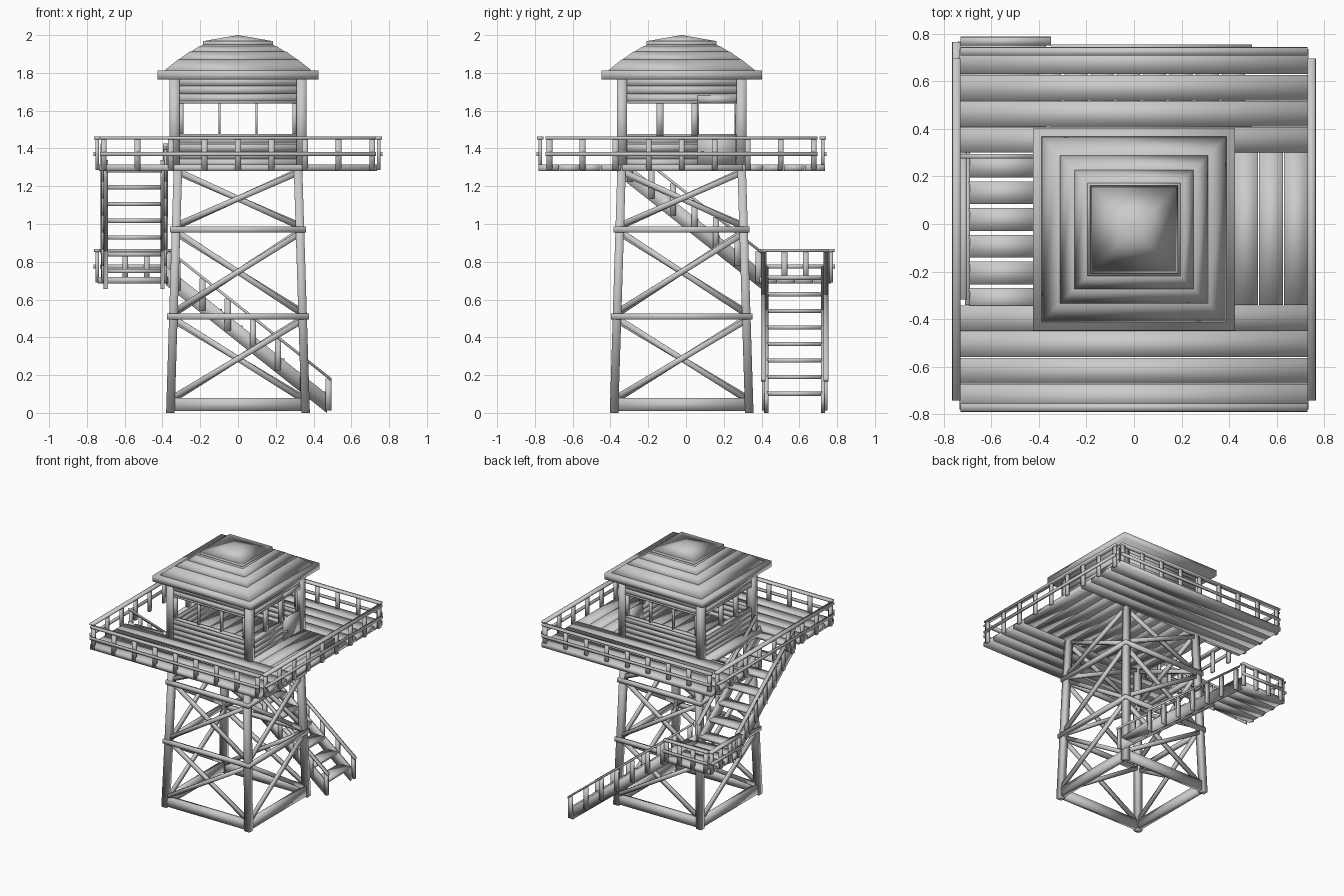
import bpy
import bmesh
from mathutils import Vector, Matrix

old = bpy.data.objects.get("Cube")
if old:
    bpy.data.objects.remove(old)

grey = bpy.data.materials.new("weathered_grey")
grey.use_nodes = True
COLOR = (0.6, 0.6, 0.6, 1)
grey.diffuse_color = COLOR
grey.node_tree.nodes["Principled BSDF"].inputs["Base Color"].default_value = COLOR

CY = -0.023          # tower and cabin centre in y
UP = Vector((0, 0, 1))


class Part:
    """Collects boards into one smooth-shaded object."""
    def __init__(self, name):
        self.name, self.bm = name, bmesh.new()

    def box(self, x0, x1, y0, y1, z0, z1):
        m = Matrix.Translation(((x0 + x1) / 2, (y0 + y1) / 2, (z0 + z1) / 2))
        m = m @ Matrix.Diagonal((x1 - x0, y1 - y0, z1 - z0, 1))
        bmesh.ops.create_cube(self.bm, size=1, matrix=m)

    def beam(self, p, q, w, h, plumb=False):
        # plumb keeps the end cuts vertical, as on stair stringers
        p, q = Vector(p), Vector(q)
        d = q - p
        side = d.cross(UP)
        if side.length < abs(d.z) * 0.2:
            side = Vector((1, 0, 0))
        side.normalize()
        top = UP if plumb else side.cross(d).normalized()
        m = Matrix((side * w, d, top * h)).transposed().to_4x4()
        m.translation = (p + q) / 2
        bmesh.ops.create_cube(self.bm, size=1, matrix=m)

    def done(self):
        bmesh.ops.recalc_face_normals(self.bm, faces=self.bm.faces)
        for f in self.bm.faces:
            f.smooth = True
        mesh = bpy.data.meshes.new(self.name)
        self.bm.to_mesh(mesh)
        self.bm.free()
        mesh.materials.append(grey)
        ob = bpy.data.objects.new(self.name, mesh)
        bpy.context.collection.objects.link(ob)


def spread(a, b, n):
    return [a + (b - a) * i / (n - 1) for i in range(n)]


# Tower legs, girts and cross braces
def half(z):
    return 0.358 - 0.031 * z


def corner(i, z, out=0.0):
    sx, sy = [(-1, -1), (1, -1), (1, 1), (-1, 1)][i % 4]
    r = half(z) + out
    return Vector((sx * r, CY + sy * r, z))


legs, girts, braces = Part("tower_legs"), Part("tower_girts"), Part("tower_braces")
levels = [0.05, 0.51, 0.97, 1.29]
for i in range(4):
    legs.beam(corner(i, 0), corner(i, 1.29), 0.045, 0.045)
    girts.beam(corner(i, 0.045), corner(i + 1, 0.045), 0.035, 0.07)
    for z in levels[1:3]:
        a, b = corner(i, z, 0.02), corner(i + 1, z, 0.02)
        e = (b - a).normalized() * 0.01
        girts.beam(a - e, b + e, 0.025, 0.032)
    for lo, hi in zip(levels, levels[1:]):
        braces.beam(corner(i, lo + 0.02, 0.008), corner(i + 1, hi - 0.015, 0.008), 0.02, 0.03)
        braces.beam(corner(i + 1, lo + 0.02, -0.012), corner(i, hi - 0.015, -0.012), 0.02, 0.03)
for p in (legs, girts, braces):
    p.done()

# Deck planks around the stair opening
deck = Part("deck_planks")
Z0, Z1 = 1.28, 1.315


def planks(x0, x1, y0, y1, n, along_x):
    for i in range(n):
        a, b = i / n, (i + 1) / n
        if along_x:
            deck.box(x0, x1, y0 + (y1 - y0) * a, y0 + (y1 - y0) * b - 0.003, Z0, Z1)
        else:
            deck.box(x0 + (x1 - x0) * a, x0 + (x1 - x0) * b - 0.003, y0, y1, Z0, Z1)


planks(-0.735, 0.735, -0.78, -0.34, 4, True)
planks(-0.735, 0.735, 0.30, 0.74, 4, True)
planks(-0.42, 0.735, -0.34, 0.30, 11, False)
deck.box(-0.735, -0.42, 0.275, 0.295, Z0, Z1)
deck.done()


# Railings: posts, top rail and middle rail along a straight edge
def railing(part, p, q, n, z0, z1, out):
    p, q, out = Vector((*p, 0)), Vector((*q, 0)), Vector((*out, 0))
    e = (q - p).normalized() * 0.02
    for t in spread(0, 1, n):
        c = p.lerp(q, t)
        w = Vector((abs(out.y), abs(out.x))) * 0.015 + Vector((abs(out.x), abs(out.y))) * 0.009
        part.box(c.x - w.x, c.x + w.x, c.y - w.y, c.y + w.y, z0, z1)
    part.beam(p - e + UP * z1, q + e + UP * z1, 0.034, 0.014)
    mid = UP * (z0 + (z1 - z0) * 0.5) + out * 0.014
    part.beam(p - e + mid, q + e + mid, 0.012, 0.02)


rails = Part("deck_railing")
for s in (-1, 1):
    railing(rails, (-0.71, CY + s * 0.748), (0.71, CY + s * 0.748), 9, 1.285, 1.455, (0, s))
    railing(rails, (s * 0.746, CY - 0.70), (s * 0.746, CY + 0.70), 9, 1.285, 1.455, (s, 0))
rails.done()

# Landing
landing = Part("stair_landing")
for i in range(4):
    y = 0.39 + i * 0.095
    landing.box(-0.74, -0.37, y, y + 0.092, 0.685, 0.72)
landing.done()
lrail = Part("landing_railing")
railing(lrail, (-0.71, 0.768), (-0.37, 0.768), 4, 0.69, 0.86, (0, 1))
railing(lrail, (-0.746, 0.41), (-0.746, 0.745), 4, 0.69, 0.86, (-1, 0))
lrail.done()


# Stair flights: stringers, treads, balusters and handrails
def flight(name, lo, hi, across, treads, balusters, r0, r1):
    part = Part(name)
    lo, hi, across = Vector(lo), Vector(hi), Vector(across)
    along = Vector((hi.x - lo.x, hi.y - lo.y, 0)).normalized()
    for s in (-1, 1):
        o = across * s * 0.15
        part.beam(lo + o, hi + o, 0.022, 0.1, True)
        rail = o + across * s * 0.016
        part.beam(lo.lerp(hi, r0) + rail + UP * 0.145, lo.lerp(hi, r1) + rail + UP * 0.145,
                  0.026, 0.018, True)
        for t in spread(r0 + 0.02, r1 - 0.03, balusters):
            c = lo.lerp(hi, t) + rail
            part.beam(c - UP * 0.03 - along * 0.016 + UP * 0.085, c - UP * 0.03 + along * 0.016 + UP * 0.085,
                      0.014, 0.17, True)
    for t in spread(0.06, 0.97, treads):
        c = lo.lerp(hi, t)
        w = Vector((abs(across.x), abs(across.y))) * 0.145 + Vector((abs(along.x), abs(along.y))) * 0.048
        part.box(c.x - w.x, c.x + w.x, c.y - w.y, c.y + w.y, c.z, c.z + 0.022)
    part.done()


flight("lower_stairs", (0.47, 0.575, 0.05), (-0.38, 0.575, 0.725), (0, 1, 0), 8, 7, -0.03, 0.96)
flight("upper_stairs", (-0.55, 0.40, 0.705), (-0.55, -0.34, 1.29), (1, 0, 0), 7, 7, 0.0, 0.97)

# Cabin posts, siding, window frames and door
posts, siding = Part("cabin_posts"), Part("cabin_siding")
frames, door = Part("window_frames"), Part("cabin_door")
for sx in (-1, 1):
    for sy in (-1, 1):
        x, y = sx * 0.336, CY + sy * 0.316
        posts.box(x - 0.026, x + 0.026, y - 0.026, y + 0.026, 1.3, 1.775)


def wall_boards(z0, z1, n, y_end):
    h = (z1 - z0) / n
    for i in range(n):
        a, b = z0 + i * h, z0 + (i + 1) * h - 0.002
        for s in (-1, 1):
            y, x = CY + s * 0.318, s * 0.335
            siding.box(-0.32, 0.32, y - 0.011, y + 0.011, a, b)
            siding.box(x - 0.011, x + 0.011, -0.33, y_end if s > 0 else 0.285, a, b)


wall_boards(1.305, 1.465, 4, 0.06)
wall_boards(1.645, 1.775, 3, 0.285)
for s in (-1, 1):
    y, x = CY + s * 0.318, s * 0.335
    for z in (1.47, 1.645):
        frames.box(-0.315, 0.315, y - 0.015, y + 0.015, z - 0.006, z + 0.006)
        if s < 0 or z > 1.5:
            frames.box(x - 0.015, x + 0.015, -0.31, 0.27, z - 0.006, z + 0.006)
    for mx, w in ((-0.3, 0.012), (-0.098, 0.006), (0.098, 0.006), (0.3, 0.012)):
        frames.box(mx - w, mx + w, y - 0.012, y + 0.012, 1.465, 1.65)
    frames.box(s * 0.335 - 0.012, s * 0.335 + 0.012, -0.155, -0.12, 1.465, 1.65)
    frames.box(s * 0.335 - 0.012, s * 0.335 + 0.012, 0.03, 0.062, 1.465, 1.65)
DX0, DX1 = 0.328, 0.352
door.box(DX0, DX1, 0.062, 0.266, 1.315, 1.47)
door.box(DX0, DX1, 0.062, 0.266, 1.64, 1.68)
for a in (0.062, 0.258):
    door.box(DX0, DX1, a, a + 0.008, 1.47, 1.64)
door.box(DX1, DX1 + 0.015, 0.08, 0.095, 1.37, 1.385)
for p in (posts, siding, frames, door):
    p.done()

# Roof: eave slab, overlapping shingle courses and a low cap
roof = Part("roof")


def frustum(r0, r1, z0, z1):
    m = Matrix.Translation((0, CY, (z0 + z1) / 2)) @ Matrix.Rotation(0.785398, 4, 'Z')
    k = 2 ** 0.5
    bmesh.ops.create_cone(roof.bm, cap_ends=True, segments=4, radius1=r0 * k,
                          radius2=max(r1 * k, 0.0), depth=z1 - z0, matrix=m)


roof.box(-0.425, 0.425, CY - 0.425, CY + 0.425, 1.765, 1.812)
courses = [(0.40, 1.81), (0.32, 1.872), (0.26, 1.912), (0.205, 1.943), (0.18, 1.955)]
for (ra, za), (rb, zb) in zip(courses, courses[1:]):
    frustum(ra, rb - 0.004, za - 0.006, zb)
frustum(0.185, 0.185, 1.943, 1.968)
frustum(0.185, 0.0, 1.968, 2.0)
roof.done()
